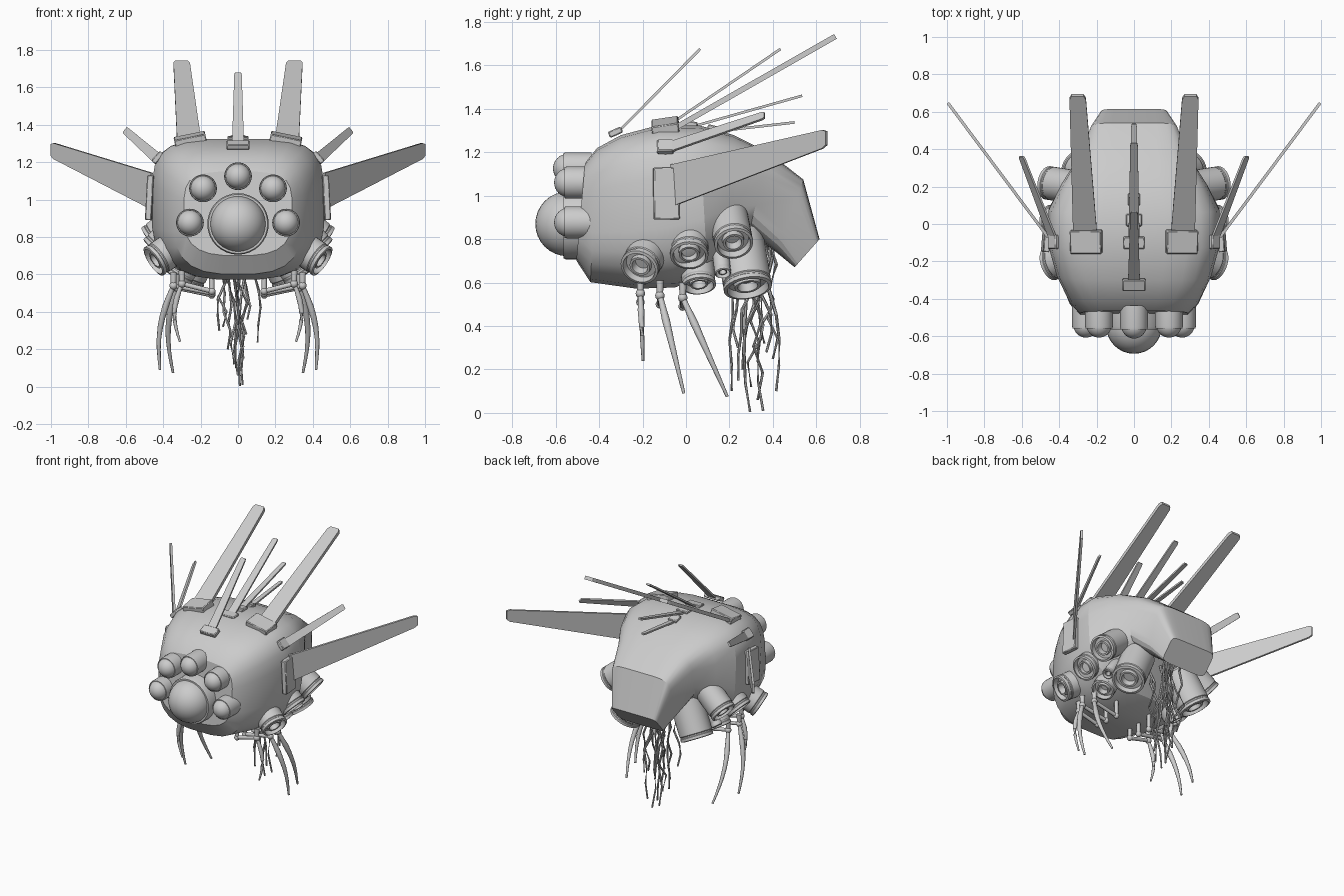
import bpy, bmesh, random
from math import sin, cos, pi, radians
from mathutils import Vector, Matrix

if "Cube" in bpy.data.objects:
    bpy.data.objects.remove(bpy.data.objects["Cube"])

random.seed(4)


def finish(name, bm, angle=28):
    bmesh.ops.recalc_face_normals(bm, faces=bm.faces)
    me = bpy.data.meshes.new(name)
    bm.to_mesh(me)
    bm.free()
    ob = bpy.data.objects.new(name, me)
    bpy.context.collection.objects.link(ob)
    bpy.ops.object.select_all(action='DESELECT')
    ob.select_set(True)
    bpy.context.view_layer.objects.active = ob
    bpy.ops.object.shade_smooth_by_angle(angle=radians(angle))
    return ob


def loft(bm, rings, caps=True):
    vs = [[bm.verts.new(p) for p in r] for r in rings]
    n = len(vs[0])
    for a, b in zip(vs, vs[1:]):
        for i in range(n):
            bm.faces.new((a[i], a[(i + 1) % n], b[(i + 1) % n], b[i]))
    if caps:
        bm.faces.new(vs[0])
        bm.faces.new(vs[-1])


def lathe(name, pos, direction, profile, seg=28):
    """Revolve (radius, height) pairs about direction."""
    m = Matrix.Translation(pos) @ Vector(direction).to_track_quat('Z', 'Y').to_matrix().to_4x4()
    bm = bmesh.new()
    loft(bm, [[m @ Vector((r * cos(2 * pi * i / seg), r * sin(2 * pi * i / seg), h))
               for i in range(seg)] for r, h in profile])
    return finish(name, bm)


def ball(name, pos, r, seg=24):
    bm = bmesh.new()
    bmesh.ops.create_uvsphere(bm, u_segments=seg, v_segments=seg // 2, radius=r,
                              matrix=Matrix.Translation(pos))
    return finish(name, bm, 60)


def tube(name, pts, radii, seg=8):
    pts = [Vector(p) for p in pts]
    rings = []
    for i, p in enumerate(pts):
        d = pts[min(i + 1, len(pts) - 1)] - pts[max(i - 1, 0)]
        q = Vector(d).to_track_quat('Z', 'Y')
        rings.append([p + q @ Vector((radii[i] * cos(2 * pi * k / seg),
                                      radii[i] * sin(2 * pi * k / seg), 0)) for k in range(seg)])
    bm = bmesh.new()
    loft(bm, rings)
    return finish(name, bm, 50)


def fin(name, root, tip, wdir, w0, w1, t):
    root, tip, w = Vector(root), Vector(tip), Vector(wdir).normalized()
    d = tip - root
    n = d.cross(w).normalized() * t / 2
    rings = []
    # slightly rounded tip
    for f, wd in ((0, w0), (0.975, w1), (1, w1 * 0.75)):
        c, h = root + d * f, w * wd / 2
        rings.append([c - h - n, c + h - n, c + h + n, c - h + n])
    bm = bmesh.new()
    loft(bm, rings)
    return finish(name, bm)


def plate(name, pos, size, rot):
    bm = bmesh.new()
    bmesh.ops.create_cube(bm, size=1)
    bmesh.ops.scale(bm, vec=size, verts=bm.verts)
    ob = finish(name, bm)
    ob.location, ob.rotation_euler = pos, rot
    mod = ob.modifiers.new("edge", 'BEVEL')
    mod.width, mod.segments = 0.005, 1


# Body: superellipse sections (top y, top z, bottom y, bottom z, half width, exponent)
sections = [(-.465, 1.15, -.505, .70, .29, 4), (-.41, 1.22, -.44, .60, .345, 4),
            (-.30, 1.28, -.23, .57, .415, 4), (-.13, 1.325, -.05, .575, .463, 4),
            (.06, 1.325, .10, .64, .458, 4), (.22, 1.28, .20, .75, .39, 4),
            (.38, 1.20, .29, .83, .30, 4.5), (.54, 1.075, .42, .735, .235, 6),
            (.615, .80, .50, .67, .18, 8)]
rings = []
for yt, zt, yb, zb, w, n in sections:
    ring = []
    for i in range(24):
        a = 2 * pi * (i + .5) / 24
        c, s = cos(a), sin(a)
        e = 2 / (n if s > 0 else max(3, n - 1))
        v = (1 + (1 if s > 0 else -1) * abs(s) ** e) / 2
        ring.append((w * (1 if c > 0 else -1) * abs(c) ** e, yb + (yt - yb) * v, zb + (zt - zb) * v))
    rings.append(ring)
bm = bmesh.new()
loft(bm, rings)
finish("body_shell", bm, 24)


# Eyes in collared sockets
def eye(name, x, z, y, r):
    lathe(name + "_socket", (x, y, z), (0, -1, 0),
          [(r * 1.06, -.10), (r * 1.06, .015), (r * 1.02, .03), (r * .95, .03), (r * .93, .005)], 32)
    ball(name, (x, y - .01, z), r * .96, 32)


eye("main_eye", 0, .87, -.535, .155)
for i, (x, z) in enumerate([(0, 1.125), (.187, 1.06), (-.187, 1.06), (.257, .877), (-.257, .877)]):
    eye(f"small_eye_{i}", x, z, -.53 if i else -.535, .07)

# Row of centre spines: root y, z, tip y, z, root width, tip width
for i, (y, z, ty, tz, w0, w1) in enumerate([(-.325, 1.28, .065, 1.675, .065, .04),
                                            (-.10, 1.31, .435, 1.675, .06, .04),
                                            (.02, 1.315, .535, 1.46, .045, .03),
                                            (.13, 1.295, .50, 1.337, .035, .025)]):
    fin(f"centre_spine_{i}", (0, y, z), (0, ty, tz), (1, 0, 0), w0, w1, .012)
    slope = (.42, .12, -.1, -.25)[i]
    plate(f"centre_spine_base_{i}", (0, y, z + .012), (w0 * 1.9, .065, .03), (slope, 0, 0))

for s, side in ((1, "right"), (-1, "left")):
    # Fins and their mounting plates
    fin(f"{side}_top_fin", (s * .26, -.08, 1.295), (s * .302, .688, 1.733), (1, 0, 0), .13, .088, .025)
    plate(f"{side}_top_fin_base", (s * .255, -.095, 1.318), (.17, .125, .05), (.15, s * .2, 0))
    fin(f"{side}_wing", (s * .46, -.07, 1.045), (s * .995, .647, 1.265), (0, 0, 1), .195, .085, .016)
    plate(f"{side}_wing_base", (s * .47, -.09, 1.01), (.035, .12, .24), (0, s * -.05, s * .08))
    fin(f"{side}_small_fin", (s * .425, -.10, 1.215), (s * .602, .362, 1.37), (-s * .6, 0, .75),
        .06, .04, .012)
    plate(f"{side}_small_fin_base", (s * .43, -.095, 1.225), (.07, .075, .03), (0, s * .85, 0))

    # Thrusters: face position, direction, radius, length
    for i, (p, d, r, l) in enumerate([((.45, -.215, .67), (.78, -.3, -.52), .09, .18),
                                      ((.445, .015, .725), (.7, 0, -.68), .088, .2),
                                      ((.46, .22, .78), (.75, .12, -.6), .09, .22),
                                      ((.32, .06, .585), (.5, .08, -.85), .078, .2),
                                      ((.29, .285, .575), (.45, .15, -.88), .112, .28),
                                      ((.37, .17, .643), (.6, .1, -.8), .038, .18)]):
        lathe(f"{side}_thruster_{i}", (p[0] * s, p[1], p[2]), (d[0] * s, d[1], d[2]),
              [(r * .9, -l), (r, -l + .015), (r, -.035), (r * .96, -.03), (r * .96, -.022),
               (r, -.018), (r, 0), (r * .86, .004), (r * .8, -.03), (r * .56, -.03),
               (r * .54, -.006), (r * .42, -.006), (r * .36, -.045), (r * .05, -.045)])

    # Legs: horizontal jointed arm, then a curved tapering claw
    for i, (x, y, z, tx, ty, tz, r) in enumerate([(.30, -.21, .55, .31, -.198, .24, .017),
                                                  (.345, -.12, .54, .417, -.01, .09, .02),
                                                  (.33, -.015, .53, .347, .19, .075, .02)]):
        hip, knee, tip = (s * .14, y, z - .04), Vector((s * x, y, z)), Vector((s * tx, ty, tz))
        tube(f"{side}_leg_mount_{i}", [(s * .14, y, .64), hip], [.014, .014])
        ball(f"{side}_leg_hip_{i}", hip, .02, 12)
        tube(f"{side}_leg_arm_{i}", [hip, knee], [.013, .013])
        ball(f"{side}_leg_knee_{i}", knee, .022, 12)
        tube(f"{side}_leg_socket_{i}", [knee, knee + Vector((0, 0, .07))], [.014, .018])
        pts, radii = [], []
        for k in range(9):
            f = k / 8
            pts.append(knee.lerp(tip, f) + Vector((s * .035 * sin(pi * f), 0, 0)))
            radii.append(r * (.75 + f if f < .25 else 1.27 * (1.02 - f * .7)) * .85)
        tube(f"{side}_leg_claw_{i}", pts, radii, 10)

# Jointed tentacles hanging under the tail: tip x, y, z
tips = [(-.10, .24, .30), (.105, .33, .235), (-.01, .21, .10), (.01, .295, .004), (.025, .355, .01),
        (.02, .415, .10), (-.03, .40, .25), (-.055, .26, .20), (.03, .24, .15), (0, .33, .06),
        (.045, .37, .28), (-.02, .30, .12), (.05, .27, .36), (-.08, .36, .32)]
for i, tip in enumerate(tips):
    root = Vector((tip[0] * .6 + random.uniform(-.03, .03), .21 + .19 * i / 13 if i > 6 else tip[1] - .03, .80))
    tip, pts = Vector(tip), []
    steps = 6
    for k in range(steps + 1):
        f = k / steps
        j = .028 if 0 < k < steps else 0
        pts.append(root.lerp(tip, f) + Vector((random.uniform(-j, j), random.uniform(-j, j), 0)))
    tube(f"tentacle_{i}", pts, [.009 - .003 * k / steps for k in range(steps + 1)], 6)
